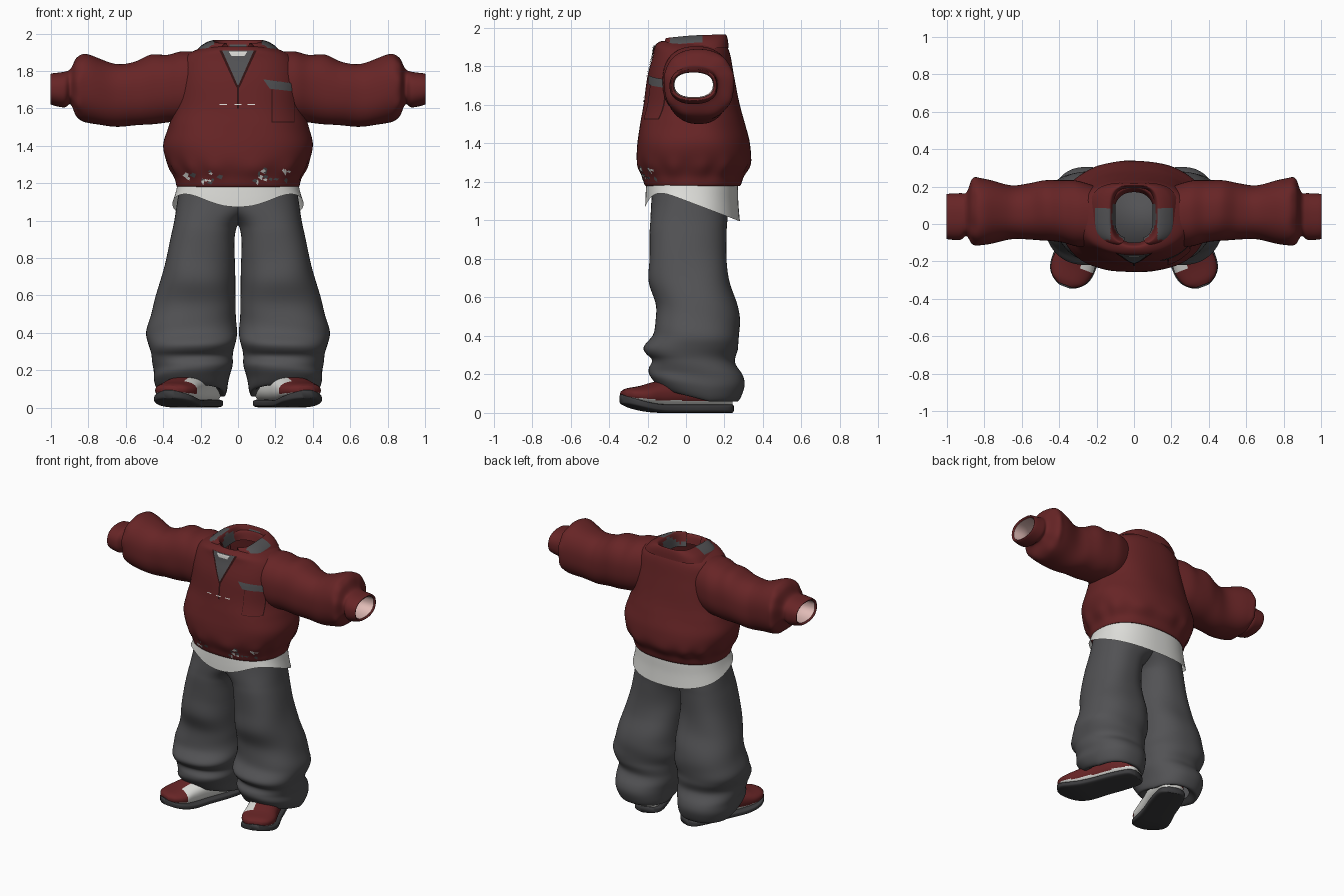
import bpy, bmesh, math, random
from mathutils import Vector
from mathutils.bvhtree import BVHTree

random.seed(4)
if "Cube" in bpy.data.objects:
    bpy.data.objects.remove(bpy.data.objects["Cube"])


def material(name, r, g, b):
    m = bpy.data.materials.new(name)
    m.use_nodes = True
    m.diffuse_color = (r, g, b, 1)
    m.node_tree.nodes["Principled BSDF"].inputs["Base Color"].default_value = (r, g, b, 1)
    return m


RED = material("dark red cloth", .135, .018, .019)
GREY = material("charcoal cloth", .085, .085, .09)
WHITE = material("off white cloth", .72, .72, .69)
SOLE = material("dark rubber", .045, .045, .048)
PINK = material("pale pink lining", .75, .5, .47)
SEAM = material("seam shadow", .03, .006, .006)


def finish(name, bm, mats, rule=None):
    bmesh.ops.recalc_face_normals(bm, faces=bm.faces)
    for f in bm.faces:
        f.smooth = True
        if rule:
            f.material_index = rule(f.calc_center_median())
    me = bpy.data.meshes.new(name)
    bm.to_mesh(me)
    bm.free()
    ob = bpy.data.objects.new(name, me)
    bpy.context.collection.objects.link(ob)
    for m in mats:
        me.materials.append(m)
    return ob


def grid(bm, rows, closed=False):
    vs = [[bm.verts.new(p) for p in row] for row in rows]
    for r0, r1 in zip(vs, vs[1:]):
        for i in range(len(r0) - (0 if closed else 1)):
            j = (i + 1) % len(r0)
            bm.faces.new((r0[i], r0[j], r1[j], r1[i]))
    return vs


def spline(keys, steps):
    """Catmull-Rom samples through tuples of numbers."""
    out = []
    last = len(keys) - 1
    for i in range(last):
        a, b, c, d = keys[max(i - 1, 0)], keys[i], keys[i + 1], keys[min(i + 2, last)]
        for s in range(steps):
            t = s / steps
            out.append([q + t * (r - p) / 2 + t * t * (p - 2.5 * q + 2 * r - s2 / 2)
                        + t ** 3 * (1.5 * (q - r) + (s2 - p) / 2)
                        for p, q, r, s2 in zip(a, b, c, d)])
    return out + [list(keys[-1])]


def power(v, p):
    return math.copysign(abs(v) ** p, v)


def loft(keys, axis, n=64, steps=6, square=.85, fold=None, move=None, caps=(), side=1):
    """Rings of (station, low a, high a, low b, high b) skinned along an axis."""
    rows = []
    for t, a0, a1, b0, b1 in spline(keys, steps):
        row = []
        for i in range(n):
            ang = math.tau * i / n
            k = 1 + (fold(t, ang) if fold else 0)
            a = (a0 + a1) / 2 + k * (a1 - a0) / 2 * power(math.cos(ang), square)
            b = (b0 + b1) / 2 + k * (b1 - b0) / 2 * power(math.sin(ang), square)
            p = Vector({"x": (t, a, b), "y": (a, t, b), "z": (a, b, t)}[axis])
            p = move(p, ang) if move else p
            row.append((p.x * side, p.y, p.z))
        rows.append(row)
    bm = bmesh.new()
    vs = grid(bm, rows, True)
    for c in caps:
        bm.faces.new(vs[c])
    return bm


def bump(v, centre, width):
    return math.exp(-((v - centre) / width) ** 2)


# Sweater body, open at the neck, the hem and the arm holes
body = [(z, -x, x, f, b) for z, x, f, b in (
    (1.21, .3, -.18, .25), (1.18, .325, -.21, .28), (1.23, .34, -.23, .3), (1.3, .375, -.255, .335),
    (1.4, .4, -.255, .33), (1.5, .375, -.24, .305), (1.6, .345, -.22, .28), (1.75, .33, -.2, .25),
    (1.86, .3, -.17, .23), (1.91, .23, -.16, .21), (1.93, .13, -.12, .19), (1.87, .11, -.1, .17))]


def body_fold(z, a):
    return (.018 * math.sin(13 * a + math.sin(3 * a)) * bump(z, 1.27, .05)
            + .012 * math.sin(5 * a + 9 * z) * bump(z, 1.5, .15))


bm = loft(body, "z", n=96, fold=body_fold)
holes = []
for f in bm.faces:
    c = f.calc_center_median()
    if abs(c.x) > .2 and math.hypot(c.y - .05, c.z - 1.7) < .12:
        holes.append(f)
bmesh.ops.delete(bm, geom=holes, context="FACES")
surface = BVHTree.FromBMesh(bm)
finish("sweater_body", bm, [RED])


def on_front(x, z, lift):
    hit = surface.ray_cast(Vector((x, -1, z)), Vector((0, 1, 0)))[0]
    if hit is None:
        hit = surface.find_nearest(Vector((x, -.2, z)))[0]
    return (x, hit.y - lift, z)


def patch(name, corners, mat, lift=.004, n=8):
    """Plate laid on the sweater front; corners run round from lower left."""
    a, b, c, d = [Vector(p) for p in corners]
    rows = []
    for j in range(n + 1):
        l, r = a.lerp(d, j / n), b.lerp(c, j / n)
        rows.append([on_front(*l.lerp(r, i / n), lift) for i in range(n + 1)])
    bm = bmesh.new()
    grid(bm, rows)
    return finish(name, bm, [mat])


def box(x0, x1, z0, z1):
    return [(x0, z0), (x1, z0), (x1, z1), (x0, z1)]


# Neck opening, zip and chest pocket
patch("neck_opening_edge", [(-.008, 1.71), (.008, 1.71), (.1, 1.91), (-.1, 1.91)], SEAM, .004)
patch("neck_opening", [(-.003, 1.725), (.003, 1.725), (.085, 1.91), (-.085, 1.91)], GREY, .007)
patch("undershirt_neckline", [(-.035, 1.88), (.035, 1.88), (.05, 1.905), (-.05, 1.905)], WHITE, .009)
patch("zip", box(-.006, .006, 1.6, 1.72), SEAM)
for x in (-.08, 0, .07):
    patch("zip_stitch", box(x - .02, x + .02, 1.618, 1.624), WHITE, .006, 2)
patch("pocket_seam", box(.18, .303, 1.525, 1.7), SEAM, .003)
patch("pocket", box(.184, .299, 1.529, 1.7), RED, .006)
patch("pocket_flap", [(.17, 1.705), (.3, 1.69), (.285, 1.735), (.135, 1.755)], GREY, .008)

# Worn flecks along the hem
for i in range(26):
    x = random.choice((-1, 1)) * random.uniform(.08, .3)
    z, w, h = random.uniform(1.2, 1.27), random.uniform(.006, .018), random.uniform(.006, .02)
    patch("hem_fleck", [(x - w, z), (x + w / 2, z - h), (x + w, z + h / 2), (x, z + h)],
          random.choice((WHITE, GREY)), .004, 2)

# Folded collar with charcoal facing on the flaps
section = spline([(.1, .125, 1.87), (.12, .15, 1.955), (.15, .16, 1.962), (.2, .168, 1.935), (.235, .172, 1.895)], 5)
rows = []
for rx, ry, z in section:
    row = []
    for i in range(81):
        t = math.radians(-163 + 326 * i / 80)
        x, y = rx * power(math.sin(t), .6), .05 + ry * power(math.cos(t), .6)
        row.append((x, y, z + .06 * (y - .2) * bump(y, -.15, .2)))
    rows.append(row)
bm = bmesh.new()
grid(bm, rows)


def collar_rule(c):
    inside = math.hypot(c.x / .12, (c.y - .05) / .15) < 1 and c.z < 1.945
    return int(inside or (.125 < abs(c.x) < .205 and -.085 < c.y < .085))


finish("collar", bm, [RED, GREY], collar_rule)

# Sleeves, cuffs and their lining
sleeve = [(.2, -.12, .2, 1.56, 1.9), (.3, -.12, .23, 1.53, 1.905), (.38, -.1, .235, 1.525, 1.885),
          (.47, -.09, .235, 1.515, 1.885), (.56, -.08, .215, 1.505, 1.85), (.66, -.085, .21, 1.505, 1.835),
          (.8, -.11, .24, 1.52, 1.89), (.86, -.11, .245, 1.55, 1.87), (.895, -.065, .17, 1.62, 1.81),
          (.93, -.085, .165, 1.605, 1.795), (1, -.08, .16, 1.62, 1.785), (.995, -.065, .145, 1.635, 1.77)]
lining = [(.995, -.065, .145, 1.635, 1.77), (.9, -.06, .14, 1.64, 1.77), (.82, -.08, .16, 1.62, 1.79)]


def sleeve_fold(x, a):
    return .022 * math.sin(26 * x + 2 * a) * bump(x, .6, .22) + .02 * math.sin(9 * a) * bump(x, .87, .03)


# Trouser legs, overlapping at the waist, gathered over the shoes
leg = [(1.23, -.2, .305, -.17, .23), (1.1, -.15, .325, -.18, .225), (1, -.02, .34, -.185, .215),
       (.93, .015, .355, -.19, .21), (.8, .02, .385, -.19, .21), (.68, .015, .415, -.19, .23),
       (.55, .01, .45, -.155, .27), (.42, .01, .485, -.17, .28), (.34, .01, .485, -.215, .265),
       (.27, .03, .46, -.18, .255), (.2, .035, .45, -.195, .295), (.13, .05, .45, -.18, .3),
       (.06, .07, .41, -.13, .27), (.09, .12, .36, -.09, .22)]


def leg_fold(z, a):
    return .028 * math.sin(34 * z + 2 * a) * bump(z, .3, .17) + .018 * math.sin(14 * z - 3 * a) * bump(z, .7, .2)


def leg_hem(p, a):
    p.z += max(0, 1 - p.z / .3) * max(0, .12 - p.y) * .32
    return p


# Shoes point outward with raised toes
def shoe_place(p, a):
    u = p.y
    spring = .05 * max(0, u - .6) ** 2 / .16
    ang = math.radians(21)
    return Vector((.155 + p.x * math.cos(ang) + .6 * u * math.sin(ang),
                   .225 - .6 * u * math.cos(ang) + p.x * math.sin(ang), p.z + spring))


upper = [(u, -w, w, .025, h) for u, w, h in (
    (0, .05, .1), (.06, .085, .15), (.25, .105, .18), (.5, .105, .18), (.68, .11, .16),
    (.82, .115, .125), (.93, .09, .095), (.985, .045, .07))]
tread = [(u, -w, w, 0, .045) for u, w in (
    (-.01, .05), (.05, .092), (.25, .108), (.5, .11), (.75, .122), (.88, .112), (.96, .075), (1, .03))]


def shoe_rule(c):
    x, y = abs(c.x) - .155, .225 - c.y
    u = (y * math.cos(.367) + x * math.sin(.367)) / .6
    across = x * math.cos(.367) - y * math.sin(.367)
    return int(c.z < .065 + .06 * max(0, u - .7) or (across < -.035 and u < .8))


for tag, s in (("left", 1), ("right", -1)):
    finish(tag + "_sleeve", loft(sleeve, "x", fold=sleeve_fold, side=s), [RED])
    finish(tag + "_cuff_lining", loft(lining, "x", side=s), [PINK])
    finish(tag + "_trouser_leg", loft(leg, "z", fold=leg_fold, move=leg_hem, caps=(0,), side=s), [GREY])
    finish(tag + "_shoe_upper", loft(upper, "y", move=shoe_place, caps=(0, -1), side=s), [RED, WHITE], shoe_rule)
    finish(tag + "_shoe_sole", loft(tread, "y", square=.5, move=shoe_place, caps=(0, -1), side=s), [SOLE])

# Undershirt tail, dipping at the front and back
tail = [(z, -x, x, f, b) for z, x, f, b in (
    (1.28, .31, -.19, .25), (1.2, .322, -.205, .268), (1.13, .335, -.21, .272), (1.07, .35, -.212, .28))]


def tail_drop(p, a):
    low = max(0, 1.2 - p.z) / .13
    p.z += low * (.07 - .38 * (p.y + .1) - .11 * max(0, -math.sin(a)) ** 5)
    return p


finish("undershirt_tail", loft(tail, "z", n=80, move=tail_drop), [WHITE])
